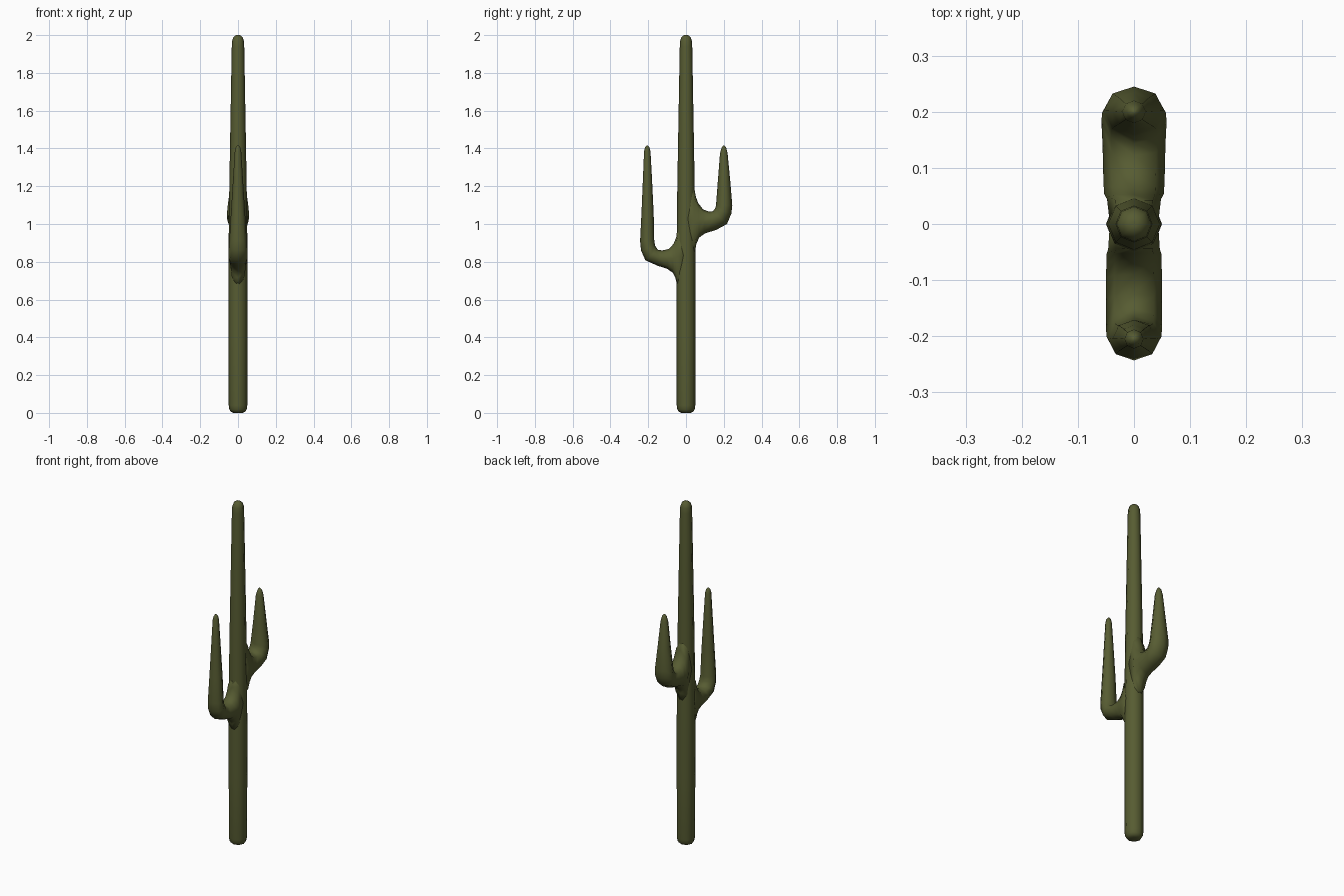
import bpy, bmesh, math
from mathutils import Vector

SIDES = 8
green = bpy.data.materials.new("cactus_green")
green.diffuse_color = (0.095, 0.107, 0.032, 1)


def loft(name, rings):
    """Skin elliptical rings; each ring = (outer y, outer z, inner y, inner z, half width in x)."""
    bm = bmesh.new()
    loops = []
    for oy, oz, iy, iz, w in rings:
        c = Vector((0, (oy + iy) / 2, (oz + iz) / 2))
        d = Vector((0, (oy - iy) / 2, (oz - iz) / 2))
        loop = []
        for k in range(SIDES):
            a = 2 * math.pi * k / SIDES
            loop.append(bm.verts.new(c + d * math.cos(a) + Vector((w * math.sin(a), 0, 0))))
        loops.append(loop)
    for a, b in zip(loops, loops[1:]):
        for k in range(SIDES):
            n = (k + 1) % SIDES
            bm.faces.new((a[k], a[n], b[n], b[k]))
    bm.faces.new(loops[0])
    bm.faces.new(loops[-1])
    bmesh.ops.recalc_face_normals(bm, faces=bm.faces)
    for f in bm.faces:
        f.smooth = True
    me = bpy.data.meshes.new(name)
    bm.to_mesh(me)
    bm.free()
    me.materials.append(green)
    ob = bpy.data.objects.new(name, me)
    bpy.context.collection.objects.link(ob)
    return ob


# Trunk: rounded foot, slight taper, rounded tip
profile = [(0.025, 0.0), (0.038, 0.006), (0.046, 0.018), (0.049, 0.04), (0.05, 0.4), (0.05, 0.7),
           (0.049, 0.95), (0.046, 1.2), (0.039, 1.6), (0.033, 1.94), (0.031, 1.97),
           (0.024, 1.99), (0.012, 1.999), (0.004, 2.0)]
trunk = loft("cactus_trunk", [(r, z, -r, z, r) for r, z in profile])

# Low arm, towards -y: flared root, elbow, tapering upright
low_arm = loft("low_arm", [
    (0.00, 0.655, 0.00, 1.02, 0.043), (-0.046, 0.67, -0.043, 0.985, 0.046),
    (-0.056, 0.715, -0.052, 0.93, 0.049), (-0.07, 0.742, -0.066, 0.895, 0.049),
    (-0.1, 0.763, -0.09, 0.868, 0.05), (-0.15, 0.779, -0.125, 0.86, 0.05),
    (-0.215, 0.808, -0.15, 0.864, 0.05), (-0.238, 0.86, -0.163, 0.885, 0.049),
    (-0.243, 0.91, -0.168, 0.91, 0.046), (-0.236, 1.05, -0.171, 1.05, 0.038),
    (-0.228, 1.24, -0.18, 1.24, 0.026), (-0.222, 1.385, -0.188, 1.385, 0.017),
    (-0.217, 1.405, -0.193, 1.405, 0.012), (-0.209, 1.415, -0.201, 1.415, 0.004)])

# High arm, towards +y: stouter and shorter upright
high_arm = loft("high_arm", [
    (0.00, 0.82, 0.00, 1.24, 0.043), (0.046, 0.84, 0.042, 1.2, 0.048),
    (0.055, 0.895, 0.052, 1.145, 0.053), (0.07, 0.928, 0.065, 1.11, 0.054),
    (0.1, 0.95, 0.09, 1.078, 0.055), (0.16, 0.969, 0.122, 1.065, 0.056),
    (0.217, 1.0, 0.143, 1.068, 0.058), (0.24, 1.055, 0.156, 1.085, 0.057),
    (0.245, 1.1, 0.159, 1.1, 0.054), (0.235, 1.22, 0.168, 1.22, 0.038),
    (0.22, 1.375, 0.18, 1.375, 0.021), (0.213, 1.403, 0.188, 1.403, 0.013),
    (0.204, 1.415, 0.196, 1.415, 0.004)])
